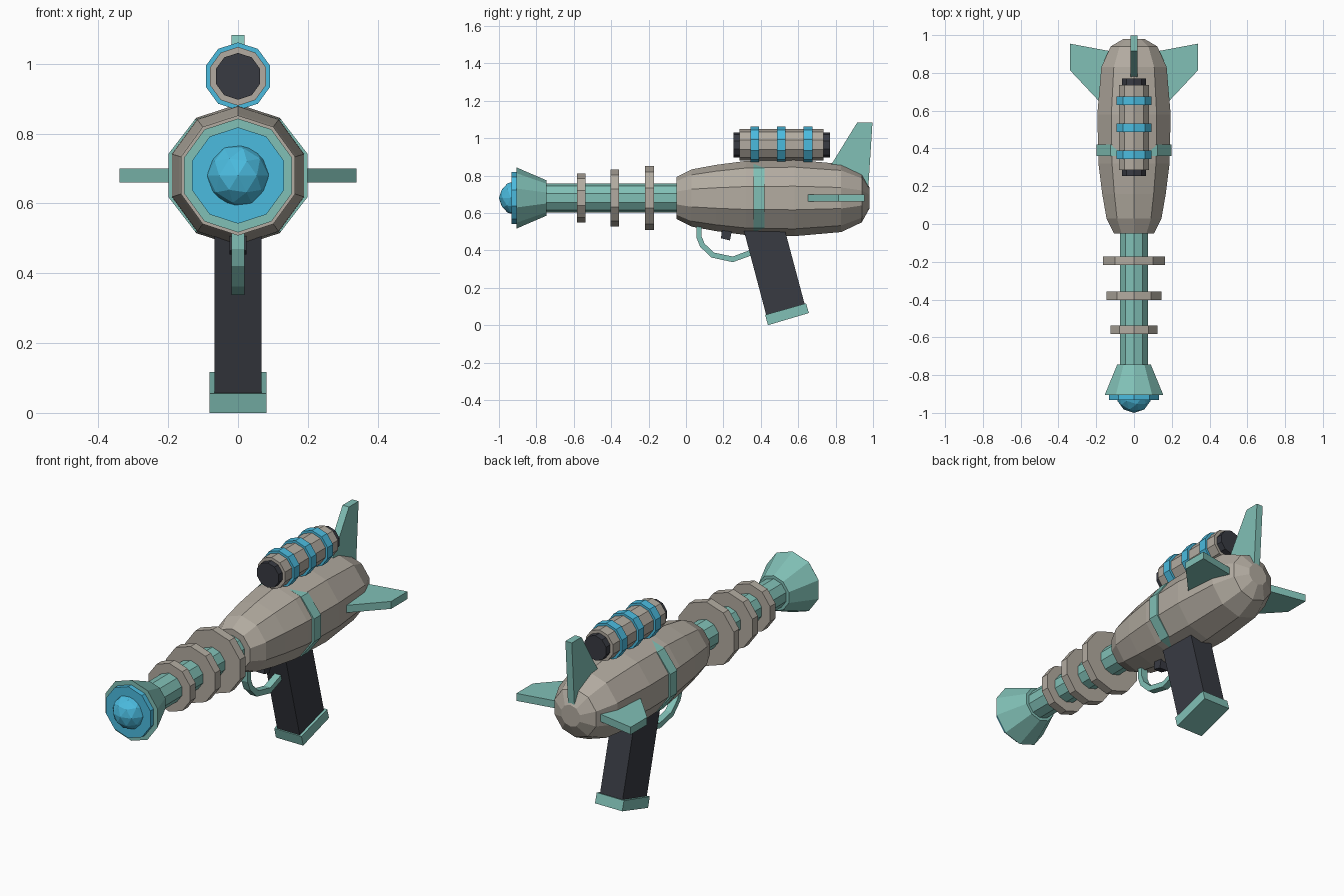
import bpy, bmesh, math
from mathutils import Vector

if "Cube" in bpy.data.objects:
    bpy.data.objects.remove(bpy.data.objects["Cube"])

AXIS = 0.68    # height of body and barrel axis
SIGHT = 0.964  # height of scope axis
SIDES = 10


def material(name, rgb):
    m = bpy.data.materials.new(name)
    m.diffuse_color = (*rgb, 1)
    m.use_nodes = True
    m.node_tree.nodes["Principled BSDF"].inputs["Base Color"].default_value = m.diffuse_color
    return m


SHELL = material("shell", (0.45, 0.41, 0.355))
TEAL = material("teal", (0.22, 0.53, 0.47))
CYAN = material("cyan", (0.07, 0.50, 0.74))
DARK = material("dark", (0.04, 0.043, 0.055))


def finish(name, bm, mat):
    bmesh.ops.recalc_face_normals(bm, faces=bm.faces)
    me = bpy.data.meshes.new(name)
    bm.to_mesh(me)
    bm.free()
    me.materials.append(mat)
    ob = bpy.data.objects.new(name, me)
    bpy.context.collection.objects.link(ob)
    return ob


def lathe(name, profile, z, mat, sx=1.0, sz=1.0):
    """Ten-sided turned part along y from (y, radius) points."""
    bm = bmesh.new()
    rings = []
    for y, r in profile:
        angs = [math.pi / 2 + 2 * math.pi * i / SIDES for i in range(SIDES)]
        rings.append([bm.verts.new((sx * r * math.cos(a), y, z + sz * r * math.sin(a))) for a in angs])
    for a, b in zip(rings, rings[1:]):
        for i in range(SIDES):
            j = (i + 1) % SIDES
            bm.faces.new((a[i], a[j], b[j], b[i]))
    bm.faces.new(rings[0])
    bm.faces.new(rings[-1])
    return finish(name, bm, mat)


def slab(name, pts, half, mat, flat=False):
    """Extruded outline: (y, z) points across x, or (x, y) points about the axis height."""
    bm = bmesh.new()
    if flat:
        vs = [bm.verts.new((a, b, AXIS - half)) for a, b in pts]
        move = Vector((0, 0, 2 * half))
    else:
        vs = [bm.verts.new((-half, a, b)) for a, b in pts]
        move = Vector((2 * half, 0, 0))
    f = bm.faces.new(vs)
    ext = bmesh.ops.extrude_face_region(bm, geom=[f])
    bmesh.ops.translate(bm, vec=move, verts=[v for v in ext["geom"] if isinstance(v, bmesh.types.BMVert)])
    return finish(name, bm, mat)


# Body and its side band
lathe("body", [(-0.05, 0.112), (0.03, 0.153), (0.16, 0.177), (0.32, 0.198), (0.58, 0.204),
               (0.83, 0.182), (0.94, 0.13), (0.98, 0.058)], AXIS, SHELL)
lathe("body_band", [(0.36, 0.2), (0.42, 0.2)], AXIS, TEAL, 1.05, 0.99)

# Barrel with cooling rings
lathe("barrel", [(-0.78, 0.078), (0.0, 0.078)], AXIS, TEAL)
for i, (y, r) in enumerate([(-0.195, 0.172), (-0.38, 0.152), (-0.56, 0.13)]):
    lathe(f"barrel_ring_{i + 1}", [(y - 0.023, r), (y + 0.023, r)], AXIS, SHELL)

# Muzzle, lens plate and glowing tip
lathe("muzzle", [(-0.905, 0.163), (-0.745, 0.094)], AXIS, TEAL)
lathe("lens_plate", [(-0.932, 0.138), (-0.88, 0.138)], AXIS, CYAN)
bm = bmesh.new()
bmesh.ops.create_icosphere(bm, subdivisions=2, radius=0.092)
bmesh.ops.translate(bm, vec=(0, -0.908, AXIS), verts=bm.verts)
finish("glowing_tip", bm, CYAN)

# Scope on top
lathe("scope_tube", [(0.285, 0.084), (0.735, 0.084)], SIGHT, SHELL)
lathe("scope_core", [(0.253, 0.067), (0.77, 0.067)], SIGHT, DARK)
for i, y in enumerate([0.367, 0.51, 0.652]):
    lathe(f"scope_band_{i + 1}", [(y - 0.023, 0.097), (y + 0.023, 0.097)], SIGHT, CYAN)

# Tail fins
slab("top_fin", [(0.76, 0.83), (0.785, 0.872), (0.915, 1.083), (0.997, 1.083), (0.975, 0.74), (0.9, 0.74)], 0.019, TEAL)
fin = slab("side_fins", [(0.15, 0.62), (0.185, 0.65), (0.34, 0.815), (0.34, 0.955), (0.1, 0.91)], 0.02, TEAL, True)
fin.modifiers.new("mirror", "MIRROR")

# Grip and its foot
slab("grip", [(0.295, 0.56), (0.515, 0.56), (0.635, 0.11), (0.43, 0.05)], 0.067, DARK)
slab("grip_foot", [(0.423, 0.055), (0.642, 0.117), (0.657, 0.065), (0.438, 0.0)], 0.081, TEAL)

# Trigger guard and trigger
outer = [(0.055, 0.56), (0.055, 0.47), (0.075, 0.42), (0.135, 0.362), (0.25, 0.337), (0.37, 0.38)]
inner = [(0.37, 0.412), (0.25, 0.367), (0.15, 0.388), (0.1, 0.435), (0.083, 0.475), (0.083, 0.56)]
slab("trigger_guard", outer + inner, 0.019, TEAL)
slab("trigger", [(0.195, 0.53), (0.187, 0.465), (0.235, 0.453), (0.25, 0.53)], 0.025, DARK)
